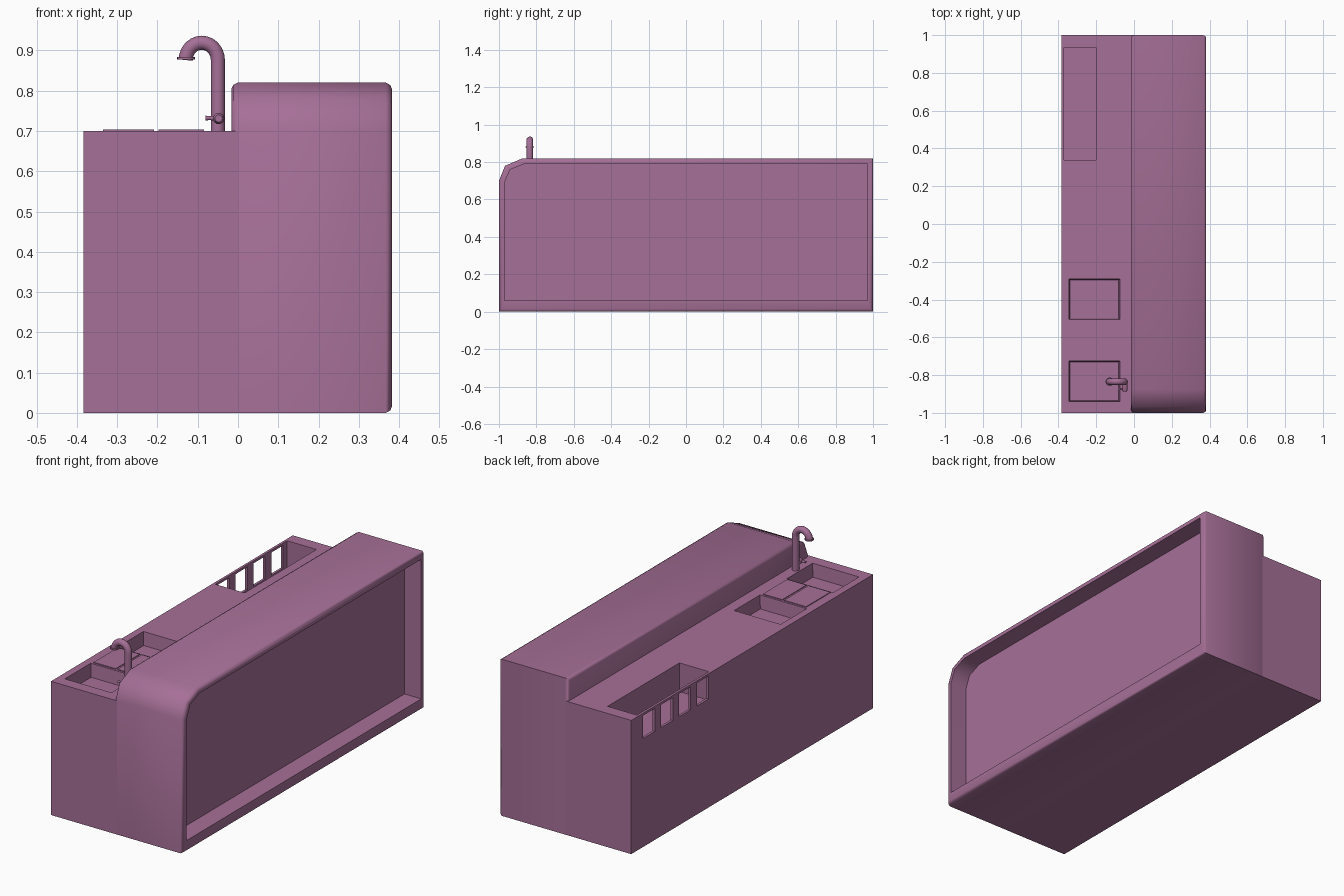
import bpy, bmesh, math
from mathutils import Vector

if "Cube" in bpy.data.objects:
    bpy.data.objects.remove(bpy.data.objects["Cube"])

mat = bpy.data.materials.new("mauve")
mat.diffuse_color = (0.38, 0.16, 0.31, 1)
mat.use_nodes = True
mat.node_tree.nodes["Principled BSDF"].inputs["Base Color"].default_value = mat.diffuse_color


def finish(name, bm, smooth=None):
    bmesh.ops.recalc_face_normals(bm, faces=bm.faces)
    me = bpy.data.meshes.new(name)
    bm.to_mesh(me)
    bm.free()
    me.materials.append(mat)
    ob = bpy.data.objects.new(name, me)
    bpy.context.collection.objects.link(ob)
    if smooth:
        bpy.ops.object.select_all(action='DESELECT')
        ob.select_set(True)
        bpy.context.view_layer.objects.active = ob
        bpy.ops.object.shade_smooth_by_angle(angle=math.radians(smooth))
    return ob


def loft(name, rings, smooth=None):
    bm = bmesh.new()
    loops = [[bm.verts.new(p) for p in r] for r in rings]
    n = len(loops[0])
    for a, b in zip(loops, loops[1:]):
        for i in range(n):
            j = (i + 1) % n
            bm.faces.new((a[i], a[j], b[j], b[i]))
    bm.faces.new(loops[0])
    bm.faces.new(loops[-1][::-1])
    return finish(name, bm, smooth)


def box(name, x0, x1, y0, y1, z0, z1, taper=0.0):
    def rect(z, t):
        return [(x0 + t, y0 + t, z), (x1 - t, y0 + t, z), (x1 - t, y1 - t, z), (x0 + t, y1 - t, z)]
    return loft(name, [rect(z0, taper), rect(z1, 0)])


def cut(target, cutter):
    m = target.modifiers.new("cut", 'BOOLEAN')
    m.operation = 'DIFFERENCE'
    m.solver = 'EXACT'
    m.object = cutter
    bpy.context.view_layer.objects.active = target
    bpy.ops.object.modifier_apply(modifier=m.name)
    bpy.data.objects.remove(cutter)


def tube(name, pts, radii, sides=20, smooth=40):
    # Sweep a circle along a path
    pts = [Vector(p) for p in pts]
    rings = []
    for i, (p, r) in enumerate(zip(pts, radii)):
        a, b = pts[max(i - 1, 0)], pts[min(i + 1, len(pts) - 1)]
        d = (b - a).normalized()
        u = Vector((0, 1, 0)) if abs(d.y) < 0.7 else Vector((0, 0, 1))
        u = (u - d * u.dot(d)).normalized()
        v = d.cross(u)
        rings.append([p + r * (math.cos(t) * u + math.sin(t) * v)
                      for t in (2 * math.pi * k / sides for k in range(sides))])
    return loft(name, rings, smooth)


# Work counter with two basins and an open bottle well
counter = box("counter", -0.383, 0.0, -1, 1, 0, 0.70)
for y0, y1 in ((-0.94, -0.725), (-0.505, -0.29)):
    cut(counter, box("basin_cutter", -0.345, -0.075, y0, y1, 0.63, 0.70 + 0.005, 0.006))
cut(counter, box("well_cutter", -0.370, -0.20, 0.34, 0.935, 0.55, 0.75))
for i in range(4):
    y = 0.36 + 0.148 * i
    cut(counter, box("window_cutter", -0.45, -0.30, y, y + 0.097, 0.568, 0.688))

# Raised bar: rounded front corner, softened edges, recessed customer side
def bar_ring(x, d, bottom):
    return [(x, -1 + d, bottom), (x, -1 + d, 0.70 - 0.3 * d),
            (x, -0.968 + 0.9 * d, 0.78 - 0.7 * d), (x, -0.875 + 0.3 * d, 0.82 - d),
            (x, 1 - d, 0.82 - d), (x, 1 - d, bottom)]


def bar_rings():
    for x, d, b in ((-0.016, 0.015, 0.015), (-0.012, 0.006, 0.006), (-0.001, 0, 0),
                    (0.367, 0, 0), (0.378, 0.006, 0.006), (0.382, 0.015, 0.015),
                    (0.382, 0.03, 0.06), (0.285, 0.03, 0.06)):
        yield bar_ring(x, d, b)


loft("raised_bar", list(bar_rings()), 50)

# Flat panels between the basins
for side, x0, x1 in (("left", -0.335, -0.208), ("right", -0.197, -0.085)):
    box("drain_panel_" + side, x0, x1, -0.715, -0.515, 0.69, 0.704)

# Faucet: gooseneck pipe, outlet collar, valve and lever
fy = -0.835
path = [(-0.05, fy, 0.69), (-0.05, fy, 0.85)]
path += [(-0.09 + 0.04 * math.cos(t), fy, 0.876 + 0.043 * math.sin(t))
         for t in (math.pi * k / 14 for k in range(15))]
tube("faucet_pipe", path, [0.0175] * len(path))
tube("faucet_collar", [(-0.129, fy, 0.884), (-0.129, fy, 0.877)], [0.022, 0.022])
tube("faucet_valve", [(-0.048, fy, 0.731), (-0.048, -0.878, 0.731), (-0.048, -0.888, 0.731)],
     [0.014, 0.014, 0.009])
tube("faucet_lever", [(-0.048, -0.874, 0.731), (-0.07, -0.874, 0.732), (-0.081, -0.874, 0.732)],
     [0.007, 0.005, 0.006], 12)
